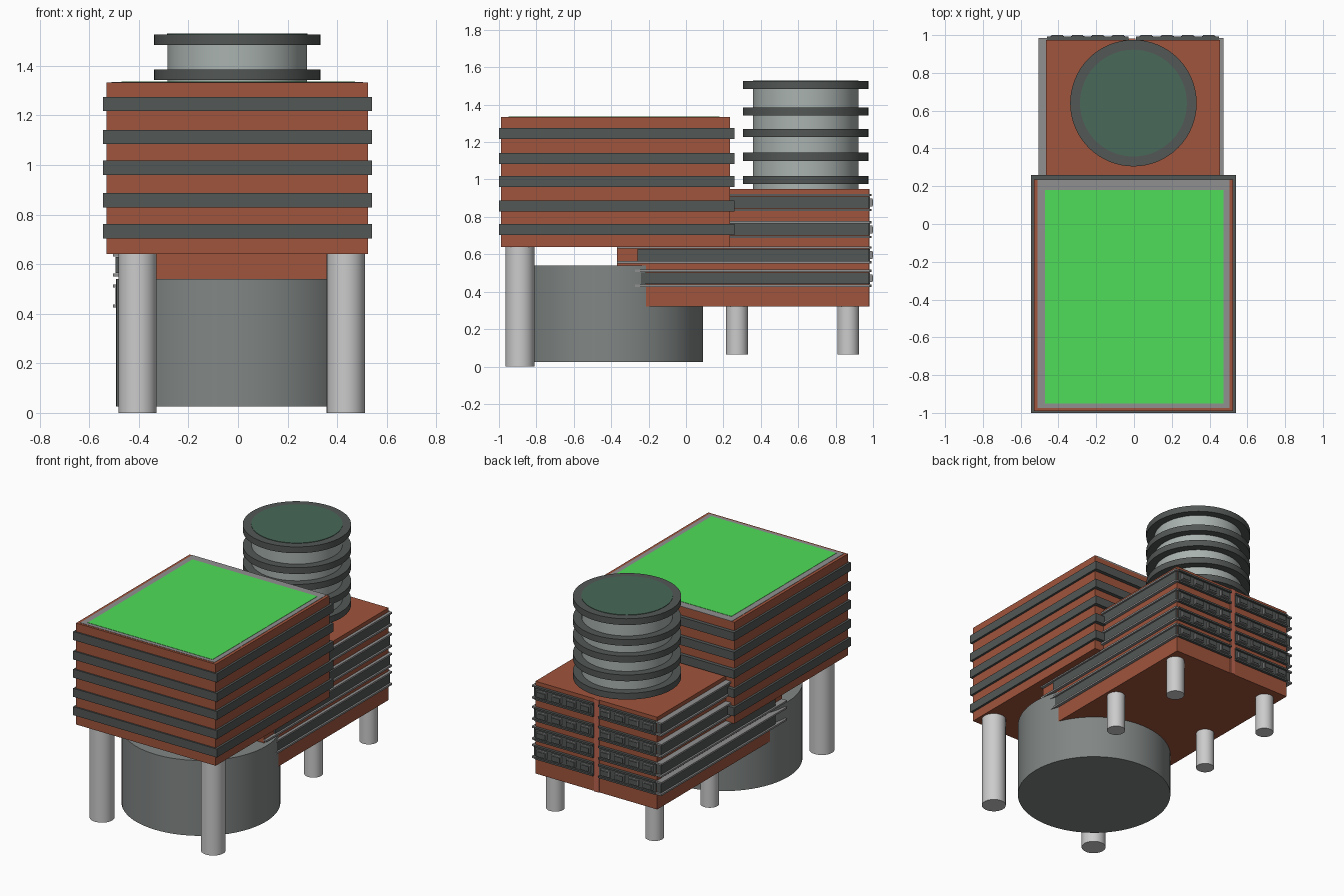
import bpy
from math import radians

if "Cube" in bpy.data.objects:
    bpy.data.objects.remove(bpy.data.objects["Cube"])


def mat(name, r, g, b):
    m = bpy.data.materials.new(name)
    m.diffuse_color = (r, g, b, 1)
    m.use_nodes = True
    m.node_tree.nodes["Principled BSDF"].inputs["Base Color"].default_value = m.diffuse_color
    return m


BRICK = mat("brick", 0.35, 0.09, 0.045)
DARK = mat("dark_grey", 0.085, 0.095, 0.092)
STEEL = mat("steel", 0.40, 0.45, 0.43)
TANK = mat("tank_grey", 0.22, 0.24, 0.235)
GREEN = mat("grass", 0.08, 0.73, 0.10)
POND = mat("dark_green", 0.065, 0.14, 0.10)
TRIM = mat("trim_grey", 0.28, 0.28, 0.28)
PINK = mat("strip_red", 0.50, 0.13, 0.08)


def box(name, x0, x1, y0, y1, z0, z1, m=None):
    bpy.ops.mesh.primitive_cube_add(
        size=1, location=((x0 + x1) / 2, (y0 + y1) / 2, (z0 + z1) / 2))
    o = bpy.context.object
    o.name = name
    o.scale = (x1 - x0, y1 - y0, z1 - z0)
    bpy.ops.object.transform_apply(location=False, rotation=False, scale=True)
    if m:
        o.data.materials.append(m)
    return o


def cyl(name, x, y, r, z0, z1, m=None, n=64):
    bpy.ops.mesh.primitive_cylinder_add(
        vertices=n, radius=r, depth=z1 - z0, location=(x, y, (z0 + z1) / 2))
    o = bpy.context.object
    o.name = name
    if m:
        o.data.materials.append(m)
    bpy.ops.object.shade_smooth_by_angle(angle=radians(30))
    return o


# Front upper block with window bands all round
box("front_block", -0.53, 0.525, -0.99, 0.235, 0.64, 1.333, BRICK)
for i, z in enumerate((0.704, 0.829, 0.96, 1.084, 1.217)):
    box(f"front_band_{i}", -0.545, 0.54, -1.0, 0.26, z, z + 0.058, DARK)

# Green roof with grey border
box("roof_border", -0.51, 0.505, -0.975, 0.235, 1.325, 1.335, TRIM)
box("roof_lawn", -0.47, 0.473, -0.95, 0.18, 1.327, 1.337, GREEN)

# Drum under the front block and the two tall front legs
cyl("drum", 0, -0.40, 0.492, 0.025, 0.54, TANK)
for x in (-0.405, 0.435):
    cyl("front_leg", x, -0.888, 0.077, 0, 0.645)

# Rear block on four short legs
box("rear_block", -0.465, 0.455, -0.37, 0.975, 0.32, 0.95, BRICK)
for x in (-0.37, 0.38):
    for y in (0.273, 0.867):
        cyl("rear_leg", x, y, 0.058, 0.065, 0.325)

# Window bands on the rear block: dark panel between two thin ledges
HALVES = ((-0.46, -0.03), (0.01, 0.45))
for i, z in enumerate((0.44, 0.565, 0.70, 0.845)):
    top = z + 0.064
    y_dark = -0.26
    for side, inner, panel, ledge in (("left", -0.46, -0.495, -0.505),
                                      ("right", 0.45, 0.465, 0.475)):
        a, b = sorted((inner, panel))
        box(f"{side}_panel_{i}", a, b, y_dark, 0.975, z, top, DARK)
        a, b = sorted((inner, ledge))
        for zl in (z - 0.014, top + 0.002):
            box(f"{side}_ledge_{i}", a, b, -0.37, 0.985, zl, zl + 0.012, TRIM)
    for x0, x1 in HALVES:
        box(f"back_panel_{i}", x0, x1, 0.97, 0.983, z, top, DARK)
        for zl in (z - 0.014, top + 0.002):
            box(f"back_ledge_{i}", x0, x1, 0.97, 0.993, zl, zl + 0.012, DARK)
        # Four framed windows in each half
        step = (x1 - x0) / 4
        for k in range(4):
            c = x0 + step * (k + 0.5)
            zc = (z + top) / 2
            box(f"window_frame_{i}", c - 0.036, c + 0.036, 0.97, 0.996,
                zc - 0.021, zc + 0.021, TRIM)
            box(f"window_pane_{i}", c - 0.03, c + 0.03, 0.97, 1.0,
                zc - 0.015, zc + 0.015, DARK)

# Vertical strip dividing the back face
box("back_strip", -0.028, 0.008, 0.97, 0.981, 0.32, 0.95, PINK)

# Round tower with five rings and a dark green top
cyl("tower", -0.003, 0.64, 0.282, 0.94, 1.52, STEEL)
for i, z in enumerate((0.975, 1.10, 1.228, 1.342, 1.484)):
    cyl(f"tower_ring_{i}", -0.003, 0.64, 0.335, z, z + 0.043, DARK)
cyl("tower_top", -0.003, 0.64, 0.283, 1.51, 1.53, POND)
